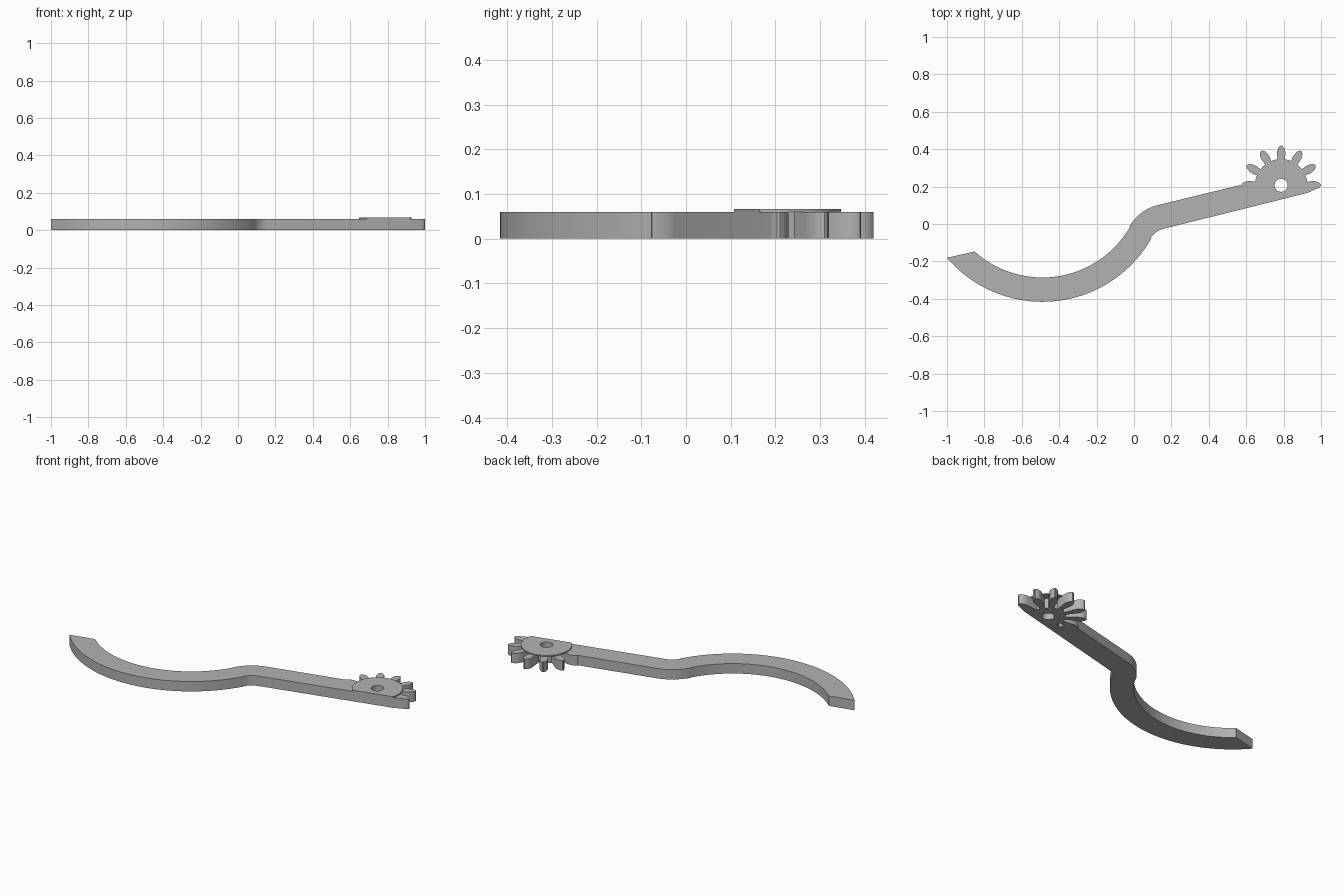
import bpy
import math
from mathutils import Vector

cube = bpy.data.objects.get("Cube")
if cube:
    bpy.data.objects.remove(cube)

THICK, BOSS_TOP = 0.06, 0.067
HALF = 0.065                                   # half width of the arm
SLOPE = math.radians(14)
along = Vector((math.cos(SLOPE), math.sin(SLOPE)))
across = Vector((-along.y, along.x))
hook_mid, hook_r = Vector((-0.49, 0.255)), 0.606
gear_mid = Vector((0.787, 0.207))
bend_start = Vector((0.14, 0.037))
BEND_R = 0.17
bend_mid = bend_start - BEND_R * across

grey = bpy.data.materials.new("grey metal")
grey.use_nodes = True
colour = (0.45, 0.45, 0.45, 1)
grey.diffuse_color = colour
grey.node_tree.nodes["Principled BSDF"].inputs["Base Color"].default_value = colour


def arc(mid, r, start, end, n):
    """Points on an arc, angles in degrees."""
    angles = [math.radians(start + (end - start) * i / n) for i in range(n + 1)]
    return [mid + r * Vector((math.cos(a), math.sin(a))) for a in angles]


def plate(name, loops, z0, z1):
    """Flat plate from an outline and its holes."""
    curve = bpy.data.curves.new(name, "CURVE")
    curve.dimensions = "2D"
    curve.fill_mode = "BOTH"
    curve.extrude = (z1 - z0) / 2
    for loop in loops:
        spline = curve.splines.new("POLY")
        spline.points.add(len(loop) - 1)
        for point, p in zip(spline.points, loop):
            point.co = (p.x, p.y, 0, 1)
        spline.use_cyclic_u = True
    obj = bpy.data.objects.new(name, curve)
    bpy.context.collection.objects.link(obj)
    obj.location.z = (z0 + z1) / 2
    bpy.ops.object.select_all(action="DESELECT")
    obj.select_set(True)
    bpy.context.view_layer.objects.active = obj
    bpy.ops.object.convert(target="MESH")
    obj = bpy.context.object
    obj.data.materials.clear()
    obj.data.materials.append(grey)
    bpy.ops.object.mode_set(mode="EDIT")
    bpy.ops.mesh.select_all(action="SELECT")
    bpy.ops.mesh.remove_doubles(threshold=0.0001)
    bpy.ops.mesh.normals_make_consistent(inside=False)
    bpy.ops.object.mode_set(mode="OBJECT")
    bpy.ops.object.shade_smooth_by_angle(angle=math.radians(25))
    return obj


# Tooth flank: radius from the gear centre and half width
FLANK = [(0.095, 0.014), (0.13, 0.017), (0.16, 0.022), (0.18, 0.022),
         (0.197, 0.017), (0.207, 0.010), (0.212, 0.003)]


def flank(degrees, side, count=len(FLANK)):
    a = math.radians(degrees)
    out = Vector((math.cos(a), math.sin(a)))
    sideways = Vector((-out.y, out.x))
    return [gear_mid + r * out + side * w * sideways for r, w in FLANK[:count]]


# Lever outline: lower edge, gear teeth, upper edge
toward = bend_mid - hook_mid
turn = math.degrees(math.atan2(toward.y, toward.x))
bend_from, bend_to = turn + 180, 90 + math.degrees(SLOPE)
lower = (gear_mid - bend_start).dot(across) + HALF      # gear centre to lower edge
outline = arc(hook_mid, hook_r + HALF, -139.5, turn, 40)
outline += arc(bend_mid, BEND_R - HALF, bend_from, bend_to, 12)
outline.append(gear_mid + 0.126 * along - lower * across)
outline += flank(0, -1)[3:]
outline += flank(0, 1)[::-1]
for angle in range(30, 180, 30):
    outline += flank(angle, -1) + flank(angle, 1)[::-1]
outline += flank(180, -1)
outline += arc(bend_mid, BEND_R + HALF, bend_to, bend_from, 16)
outline += arc(hook_mid, hook_r - HALF, turn, -132, 40)

# Bore and the closed tooth gap under the boss
bore = arc(gear_mid, 0.035, 0, 350, 35)
pocket = flank(180, 1, 2) + flank(210, -1, 2)[::-1]
plate("geared_lever", [outline, bore, pocket], 0, THICK)

# Raised round boss, trimmed flush with the lower edge of the arm
cut = math.degrees(math.asin(lower / 0.14))
tilt = math.degrees(SLOPE)
rim = arc(gear_mid, 0.14, tilt - cut, tilt + 180 + cut, 48)
plate("pivot_boss", [rim, bore], THICK, BOSS_TOP)
